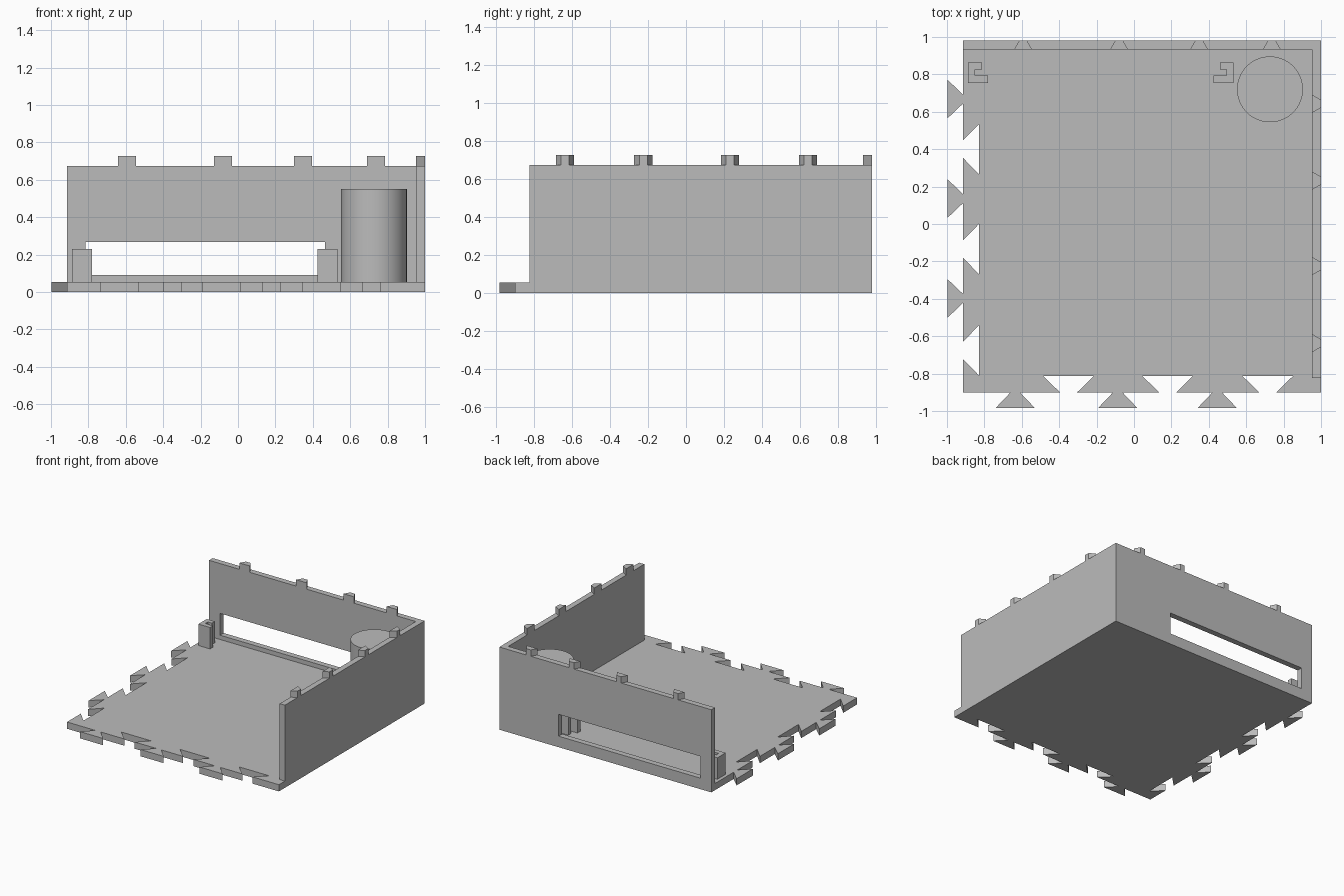
import bpy
import bmesh
import math

if "Cube" in bpy.data.objects:
    bpy.data.objects.remove(bpy.data.objects["Cube"], do_unlink=True)

# Single light grey plastic
grey = bpy.data.materials.new("light_grey")
grey.use_nodes = True
GREY = (0.5, 0.5, 0.5, 1)
grey.diffuse_color = GREY
grey.node_tree.nodes["Principled BSDF"].inputs["Base Color"].default_value = GREY

# Shell dimensions
LEFT, RIGHT, FRONT, BACK = -0.915, 1.0, -0.90, 0.98
WALL, FLOOR, TOP, TAB_TOP = 0.047, 0.055, 0.675, 0.727


def finish(name, bm):
    bmesh.ops.recalc_face_normals(bm, faces=bm.faces)
    mesh = bpy.data.meshes.new(name)
    bm.to_mesh(mesh)
    bm.free()
    mesh.materials.append(grey)
    obj = bpy.data.objects.new(name, mesh)
    bpy.context.collection.objects.link(obj)
    return obj


def extrude(name, outline, z0, z1):
    """Raise a flat outline into a prism."""
    bm = bmesh.new()
    face = bm.faces.new([bm.verts.new((x, y, z0)) for x, y in outline])
    raised = bmesh.ops.extrude_face_region(bm, geom=[face])["geom"]
    verts = [v for v in raised if isinstance(v, bmesh.types.BMVert)]
    bmesh.ops.translate(bm, verts=verts, vec=(0, 0, z1 - z0))
    return finish(name, bm)


def box(name, x0, x1, y0, y1, z0, z1):
    return extrude(name, [(x0, y0), (x1, y0), (x1, y1), (x0, y1)], z0, z1)


def dovetails(tabs, notches):
    """Points (position along edge, distance outward) of a dovetailed edge."""
    shapes = [(c, 0.025, 0.104, 0.083) for c in tabs]
    shapes += [(c, 0.046, 0.135, -0.087) for c in notches]
    points = []
    for c, mouth, wide, depth in sorted(shapes):
        points += [(c - mouth, 0), (c - wide, depth), (c + wide, depth), (c + mouth, 0)]
    return points


# Floor plate with dovetailed front and open side
front_edge = dovetails([-0.635, -0.087, 0.445], [-0.35, 0.18, 0.715])
side_edge = dovetails([0.668, 0.136, -0.398], [0.40, -0.134, -0.676])
outline = [(LEFT, FRONT)] + [(s, FRONT - d) for s, d in front_edge]
outline += [(RIGHT, FRONT), (RIGHT, BACK), (LEFT, BACK)]
outline += [(LEFT - d, s) for s, d in reversed(side_edge)]
extrude("floor_plate", outline, 0, FLOOR)

# Back wall with a long slot, drawn as an upright frame
SLOT = (-0.815, 0.465, 0.09, 0.268)
bm = bmesh.new()
xs = [LEFT, SLOT[0], SLOT[1], RIGHT]
zs = [FLOOR, SLOT[2], SLOT[3], TOP]
grid = [[bm.verts.new((x, BACK - WALL, z)) for x in xs] for z in zs]
cells = [bm.faces.new((grid[j][i], grid[j][i + 1], grid[j + 1][i + 1], grid[j + 1][i]))
         for j in range(3) for i in range(3) if (i, j) != (1, 1)]
raised = bmesh.ops.extrude_face_region(bm, geom=cells)["geom"]
bmesh.ops.translate(bm, vec=(0, WALL, 0),
                    verts=[v for v in raised if isinstance(v, bmesh.types.BMVert)])
bmesh.ops.dissolve_limit(bm, angle_limit=0.01, verts=bm.verts, edges=bm.edges)
finish("back_wall", bm)

# Side wall
box("left_wall", RIGHT - WALL, RIGHT, -0.823, BACK - WALL, FLOOR, TOP)

# Tapered tabs along the wall tops
taper = [(-0.048, WALL), (0.048, WALL), (0.021, 0), (-0.021, 0)]
for i, c in enumerate([-0.593, -0.08, 0.348, 0.737]):
    extrude(f"back_tab_{i + 1}", [(c + s, BACK - d) for s, d in taper], TOP, TAB_TOP)
for i, c in enumerate([-0.637, -0.225, 0.232, 0.643]):
    extrude(f"left_tab_{i + 1}", [(RIGHT - d, c + s) for s, d in taper], TOP, TAB_TOP)

# Mirrored hook brackets that grip a board behind the slot
hook = [(0, 0.755), (0.106, 0.755), (0.106, 0.793), (0.037, 0.793),
        (0.037, 0.825), (0.073, 0.825), (0.073, 0.863), (0, 0.863)]
for name, origin, side in (("right_bracket", -0.887, 1), ("left_bracket", 0.532, -1)):
    extrude(name, [(origin + side * x, y) for x, y in hook], FLOOR, 0.23)

# Round post in the back corner
bm = bmesh.new()
bmesh.ops.create_cone(bm, cap_ends=True, segments=64, radius1=0.176, radius2=0.176,
                      depth=0.55 - FLOOR)
post = finish("round_post", bm)
post.location = (0.727, 0.72, (0.55 + FLOOR) / 2)
bpy.ops.object.select_all(action="DESELECT")
post.select_set(True)
bpy.context.view_layer.objects.active = post
bpy.ops.object.shade_smooth_by_angle(angle=math.radians(30))
